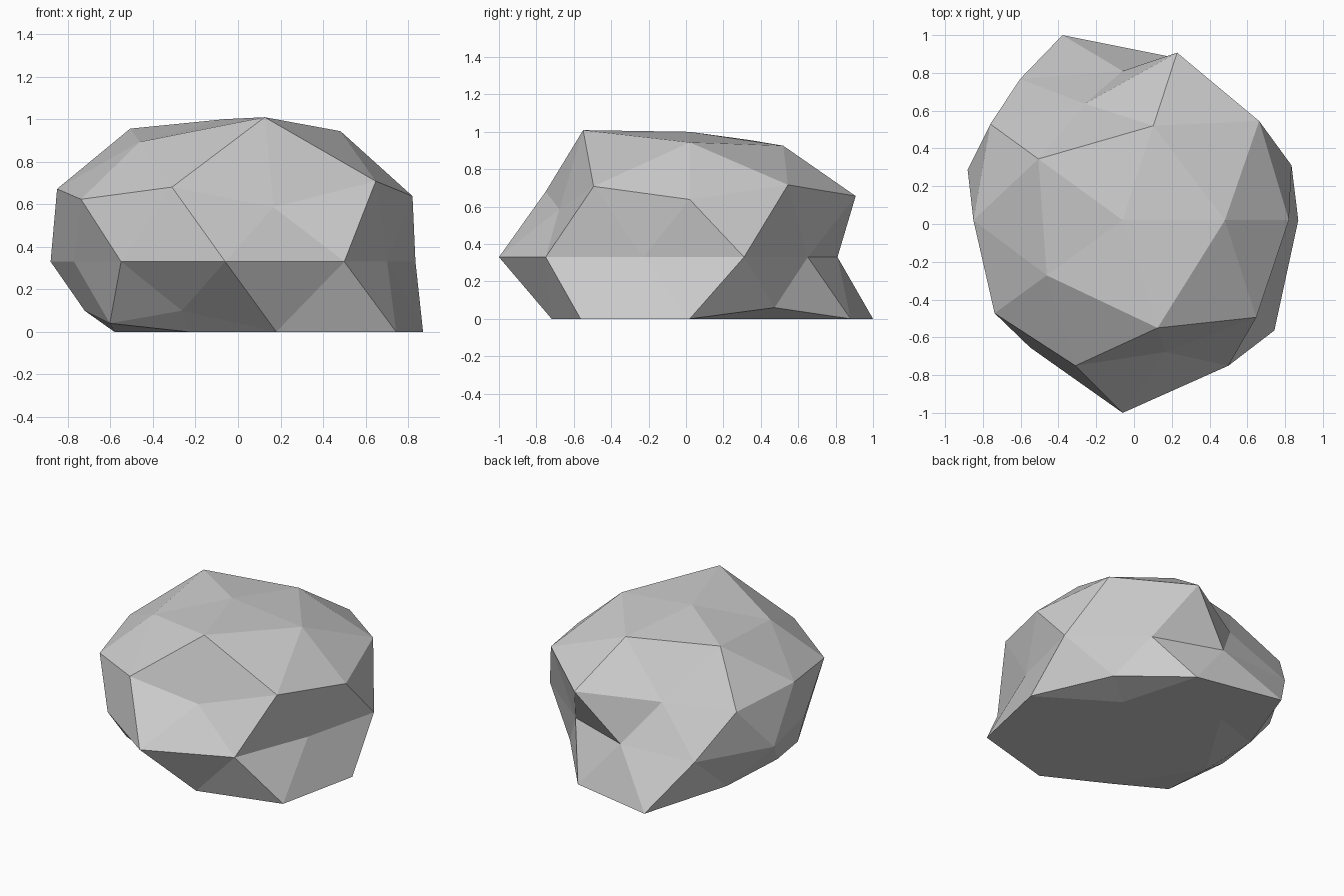
import bpy
import bmesh
import math
from mathutils import Vector

cube = bpy.data.objects.get("Cube")
if cube:
    bpy.data.objects.remove(cube, do_unlink=True)

# Stone colour
stone = bpy.data.materials.new("stone_grey")
stone.use_nodes = True
grey = (0.6, 0.6, 0.6, 1)
stone.diffuse_color = grey
stone.node_tree.nodes["Principled BSDF"].inputs["Base Color"].default_value = grey

# Radius of each point, ring by ring from the top down, anticlockwise from +x
rings = [
    [0.957],                                                        # crown
    [1.03, 1.0, 1.05, 0.945, 1.14],                                 # shoulder
    [1.05, 0.762, 0.929, 0.952, 1.028],                             # upper side
    [0.984, 1.043, 0.968, 0.937, 0.82],
    [0.94, 0.78, 0.79, 0.924, 0.863, 0.747, 0.833, 1.02, 0.952, 0.8],  # girth
    [0.863, 1.152, 0.738, 0.735, 1.11],                             # lower side
    [1.093, 1.063, 0.8, 0.788, 0.913],
    [1.02, 1.1, 0.99, 1.05, 1.0],                                   # base
    [1.0],
]
radii = [r for ring in rings for r in ring]
centre = Vector((-0.06, 0.02, 0.33))
squash = 0.7


def ring_order(v):
    angle = round(math.degrees(math.atan2(v.co.y, v.co.x))) % 360
    return (-round(v.co.z, 2), angle)


# Boulder: a faceted ball with uneven radii, squashed and flattened on the ground
bm = bmesh.new()
bmesh.ops.create_icosphere(bm, subdivisions=2, radius=1)
for v, r in zip(sorted(bm.verts, key=ring_order), radii):
    p = v.co.normalized() * r
    p.z *= squash
    v.co = p + centre
    v.co.z = max(v.co.z, 0)
for f in bm.faces:
    f.smooth = False
bmesh.ops.recalc_face_normals(bm, faces=bm.faces)

mesh = bpy.data.meshes.new("boulder")
bm.to_mesh(mesh)
bm.free()
mesh.materials.append(stone)
boulder = bpy.data.objects.new("boulder", mesh)
bpy.context.collection.objects.link(boulder)
